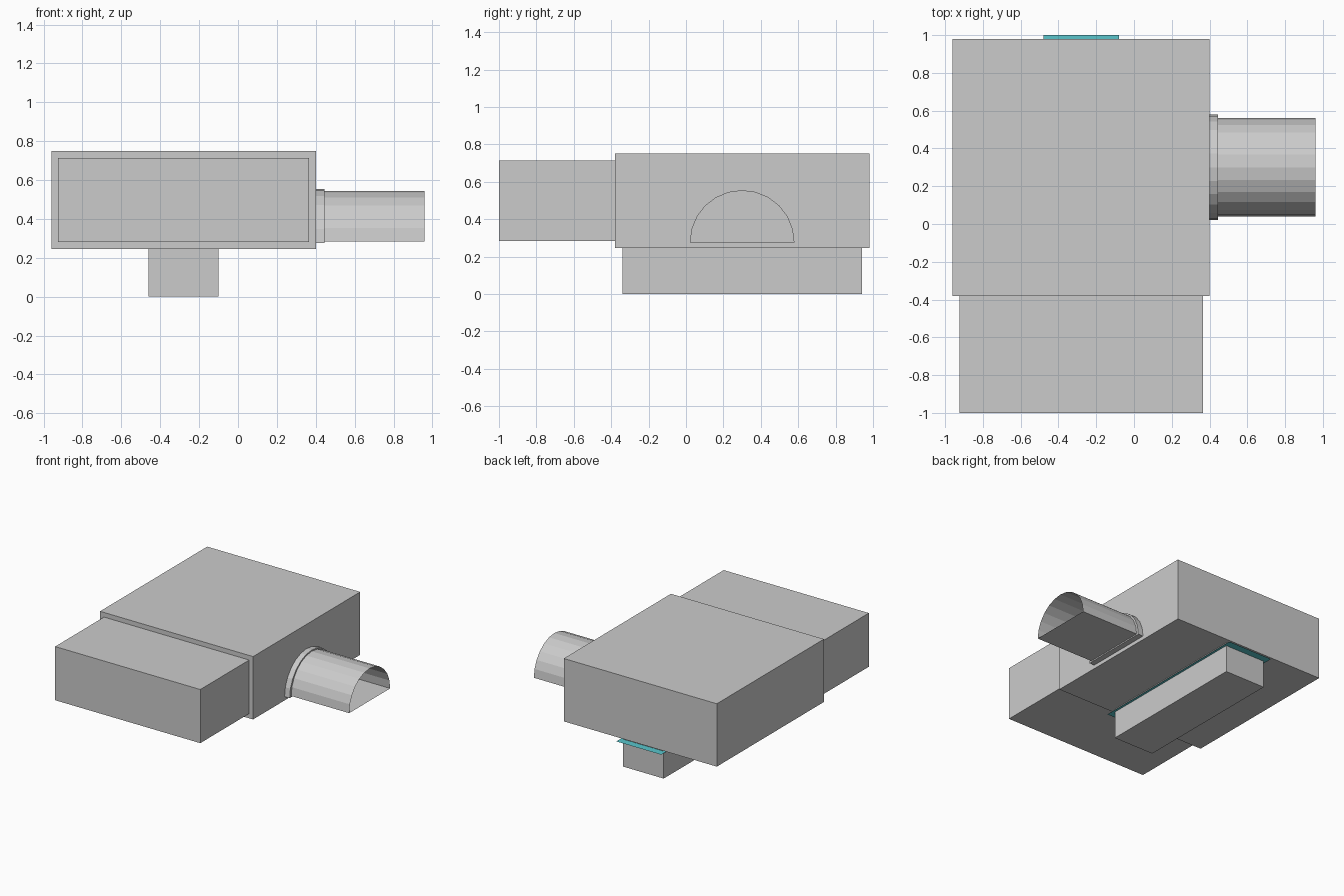
import bpy, math

if "Cube" in bpy.data.objects:
    bpy.data.objects.remove(bpy.data.objects["Cube"])


def make_material(name, color):
    mat = bpy.data.materials.new(name)
    mat.diffuse_color = (*color, 1)
    mat.use_nodes = True
    mat.node_tree.nodes["Principled BSDF"].inputs["Base Color"].default_value = mat.diffuse_color
    return mat


grey = make_material("light grey", (0.6, 0.6, 0.6))
teal = make_material("teal", (0.10, 0.56, 0.60))


def make_object(name, verts, faces, mat):
    mesh = bpy.data.meshes.new(name)
    mesh.from_pydata(verts, [], faces)
    mesh.materials.append(mat)
    obj = bpy.data.objects.new(name, mesh)
    bpy.context.collection.objects.link(obj)
    return obj


def box(name, x, y, z, mat):
    bpy.ops.mesh.primitive_cube_add(size=1, location=[sum(r) / 2 for r in (x, y, z)])
    obj = bpy.context.object
    obj.name = name
    obj.scale = [r[1] - r[0] for r in (x, y, z)]
    bpy.ops.object.transform_apply(location=False, rotation=False, scale=True)
    obj.data.materials.append(mat)


def half_round(name, x0, x1, radius, base, capped, mat, sides=12):
    """Half cylinder along x with a flat floor, open or capped at its outer end."""
    n = sides + 1
    ring = [(0.30 + radius * math.cos(math.pi * i / sides),
             base + radius * math.sin(math.pi * i / sides)) for i in range(n)]
    verts = [(x, y, z) for x in (x0, x1) for y, z in ring]
    faces = [(i, (i + 1) % n, (i + 1) % n + n, i + n) for i in range(n)]
    faces = [f[::-1] for f in faces]
    if capped:
        faces.append(tuple(range(n, 2 * n)))
    make_object(name, verts, faces, mat)


# Main housing, front duct and lower duct
box("main_housing", (-0.96, 0.40), (-0.38, 0.98), (0.245, 0.75), grey)
box("front_duct", (-0.925, 0.365), (-1.0, -0.38), (0.282, 0.713), grey)
box("lower_duct", (-0.46, -0.10), (-0.34, 0.94), (0.0, 0.245), grey)

# Half-round side outlet with its collar
half_round("outlet_collar", 0.40, 0.445, 0.28, 0.275, True, grey)
half_round("outlet_pipe", 0.445, 0.96, 0.26, 0.285, False, grey)

# Thin flange sheet around the lower duct
make_object("lower_flange",
            [(-0.48, -0.40, 0.22), (-0.08, -0.40, 0.22),
             (-0.08, 1.0, 0.22), (-0.48, 1.0, 0.22)], [(0, 1, 2, 3)], teal)
